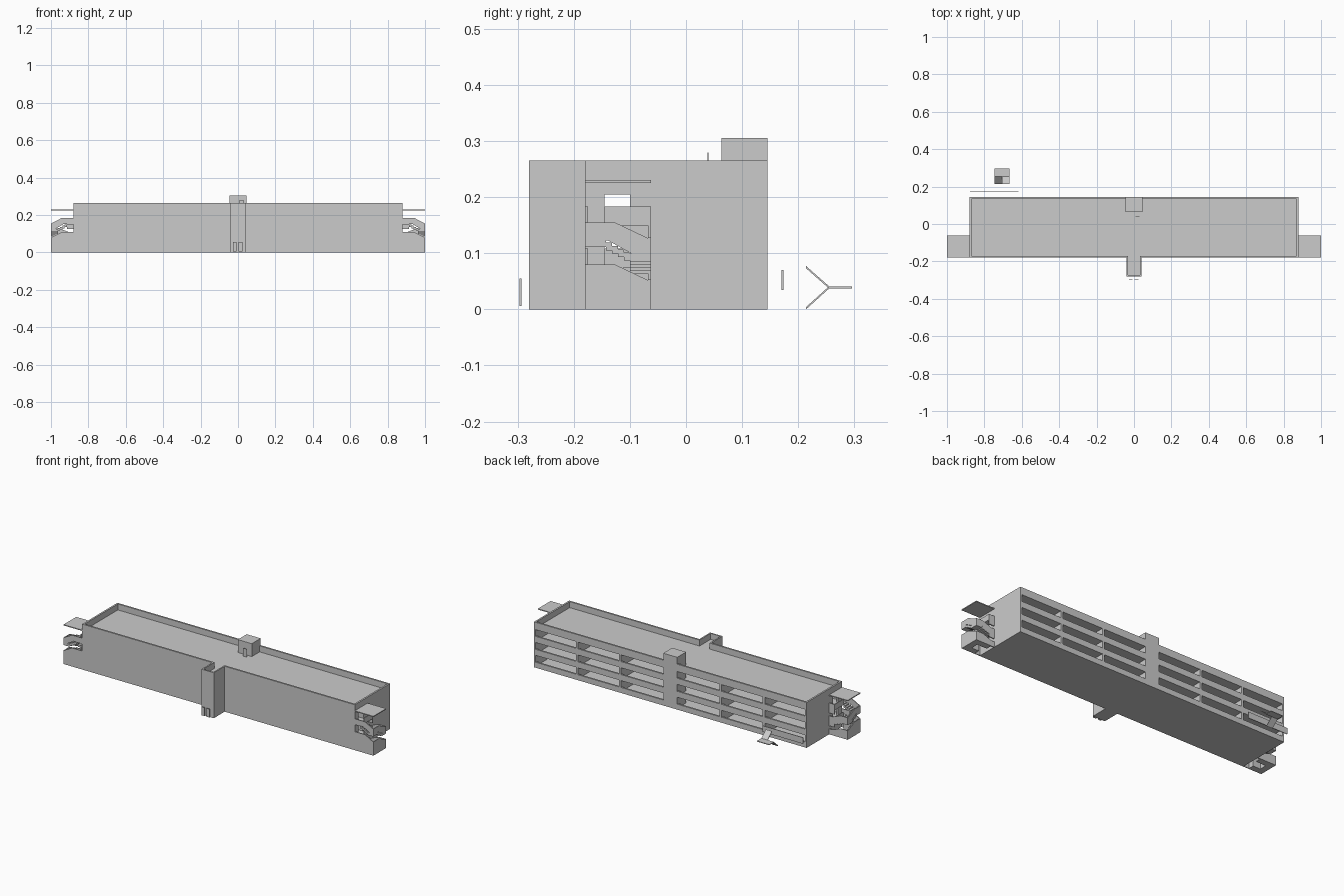
import bpy, bmesh
from mathutils import Vector

if "Cube" in bpy.data.objects:
    bpy.data.objects.remove(bpy.data.objects["Cube"])


def prism(name, pts, offset):
    """Flat polygon swept along an offset vector."""
    bm = bmesh.new()
    low = [bm.verts.new(p) for p in pts]
    top = [bm.verts.new(Vector(p) + Vector(offset)) for p in pts]
    n = len(pts)
    bm.faces.new(low)
    bm.faces.new(top[::-1])
    for i in range(n):
        bm.faces.new((low[i], top[i], top[(i + 1) % n], low[(i + 1) % n]))
    bmesh.ops.recalc_face_normals(bm, faces=bm.faces)
    me = bpy.data.meshes.new(name)
    bm.to_mesh(me)
    bm.free()
    ob = bpy.data.objects.new(name, me)
    bpy.context.collection.objects.link(ob)
    return ob


def box(name, x, y, z):
    x, y, z = sorted(x), sorted(y), sorted(z)
    pts = [(x[0], y[0], z[0]), (x[1], y[0], z[0]), (x[1], y[1], z[0]), (x[0], y[1], z[0])]
    return prism(name, pts, (0, 0, z[1] - z[0]))


TOP, T = 0.265, 0.01
FRONT, BACK, END = -0.18, 0.145, 0.88
FLOORS = [0.008, 0.08, 0.155, 0.23]

# floor slabs and roof deck, running into the front tower
for i, z in enumerate(FLOORS):
    name = "roof_deck" if i == 3 else "floor_slab"
    box(name, (-END + T, END - T), (FRONT + T, BACK - T), (z - 0.008, z))
    box("tower_slab", (-0.032, 0.032), (-0.272, FRONT + T), (z - 0.008, z))

# front tower
box("tower_front", (-0.04, 0.04), (-0.28, -0.272), (0, TOP))
for s in (-1, 1):
    box("tower_side", (s * 0.032, s * 0.04), (-0.272, FRONT + T), (0, TOP))

# rear service core rising above the roof
box("service_core", (-0.045, 0.045), (0.063, BACK), (0, 0.305))

for s in (-1, 1):
    # facade, end walls with gallery doorways
    box("front_wall", (s * 0.04, s * END), (FRONT, FRONT + T), (0, TOP))
    ex = (s * (END - T), s * END)
    box("end_wall", ex, (FRONT + T, -0.145), (0, TOP))
    box("end_wall", ex, (-0.10, BACK), (0, TOP))
    for z in ((0, 0.08), (0.13, 0.155), (0.205, TOP)):
        box("door_infill", ex, (-0.145, -0.10), z)
    # rear spandrels
    for z in ((0, 0.032), (0.072, 0.107), (0.147, 0.183), (0.222, TOP)):
        box("rear_spandrel", (s * 0.045, s * (END - T)), (BACK - T, BACK), z)
    # dividing walls between bays and corridor wall
    for x in (0.325, 0.603):
        box("bay_divider", (s * (x - 0.007), s * (x + 0.007)), (-0.095, BACK), (0, 0.225))
    box("corridor_wall", (s * 0.02, s * (END - T)), (-0.10, -0.095), (0, 0.225))

# end staircases winding round three sides, one turn per storey
X0, X1, XL = 0.88, 1.0, 0.915
Y0, Y1, W, R = -0.18, -0.0625, 0.037, 0.005
for s in (-1, 1):
    box("stair_canopy", (s * X0, s * X1), (Y0, Y1), (0.225, 0.23))
    for k, z in enumerate((0.08, 0.155)):
        ground = k == 0

        def rail(name, a, b, c, d, za, zb, place, off):
            """Rail from a to d, flat to b, sloping to c, from top za to zb."""
            t = [(a, za), (b, za), (c, zb), (d, zb)]
            if ground:
                t += [(d, 0), (a, 0)]
            else:
                t += [(d, zb - 0.03), (c - (c - b) * 0.4, zb - 0.03),
                      (b - (c - b) * 0.2, za - 0.032), (a, za - 0.032)]
            prism(name, [place(p, q) for p, q in t], off)

        h = z + 0.028
        rail("front_stair_rail", X0, 0.945, 0.998, X1, h, z,
             lambda p, q: (s * p, Y0, q), (0, R, 0))
        rail("outer_stair_rail", Y0, -0.127, -0.064, Y1, z, z - 0.03,
             lambda p, q: (s * X1, p, q), (-s * R, 0, 0))
        rail("rear_stair_rail", -X1, -0.955, -0.90, -X0, z - 0.027, z - 0.048,
             lambda p, q: (-s * p, Y1, q), (0, -R, 0))
        # landing and its guard
        box("stair_landing", (s * X0, s * XL), (Y0, Y1), (z - 0.006, z))
        box("landing_guard", (s * (XL - R), s * XL), (-0.145, Y1), (z - 0.004, h))
        box("landing_rear_guard", (s * X0, s * XL), (Y1 - R, Y1), (z - 0.03, h))
        # treads
        n = 4
        for i in range(n):
            def depth(t):
                return (0 if ground else t - 0.014, t)
            a, b = XL + i * 0.012, XL + (i + 1) * 0.012
            box("front_tread", (s * a, s * b), (Y0, Y0 + W), depth(z - 0.006 * (i + 1)))
            step = (Y1 - Y0 - 2 * W) / n
            a = Y0 + W + i * step
            box("outer_tread", (s * (X1 - W), s * X1), (a, a + step),
                depth(z - 0.03 - 0.006 * (i + 1)))
            a, b = X1 - W - i * 0.016, X1 - W - (i + 1) * 0.016
            box("rear_tread", (s * a, s * b), (Y1 - W, Y1),
                depth(max(0.004, z - 0.057 - 0.005 * (i + 1))))
        box("front_corner", (s * (X1 - W), s * X1), (Y0, Y0 + W), depth(z - 0.03))
        box("rear_corner", (s * (X1 - W), s * X1), (Y1 - W, Y1), depth(z - 0.056))

# entrance doors standing off the tower, and roof door
for x in (-0.018, 0.014):
    box("entrance_door", (x - 0.01, x + 0.01), (-0.297, -0.293), (0.006, 0.055))
box("roof_door", (0.007, 0.03), (0.038, 0.04), (0.232, 0.279))

# detached rear window panel
box("window_panel", (-0.877, -0.617), (0.17, 0.174), (0.034, 0.07))

# detached two-flight inner stair
box("inner_landing", (-0.745, -0.665), (0.255, 0.296), (0.037, 0.041))
for name, x, z in (("upper_flight", -0.705, 0.077), ("lower_flight", -0.745, 0.004)):
    prism(name, [(x, 0.255, 0.037), (x, 0.255, 0.041), (x, 0.214, z), (x, 0.214, z - 0.004)],
          (0.04, 0, 0))
